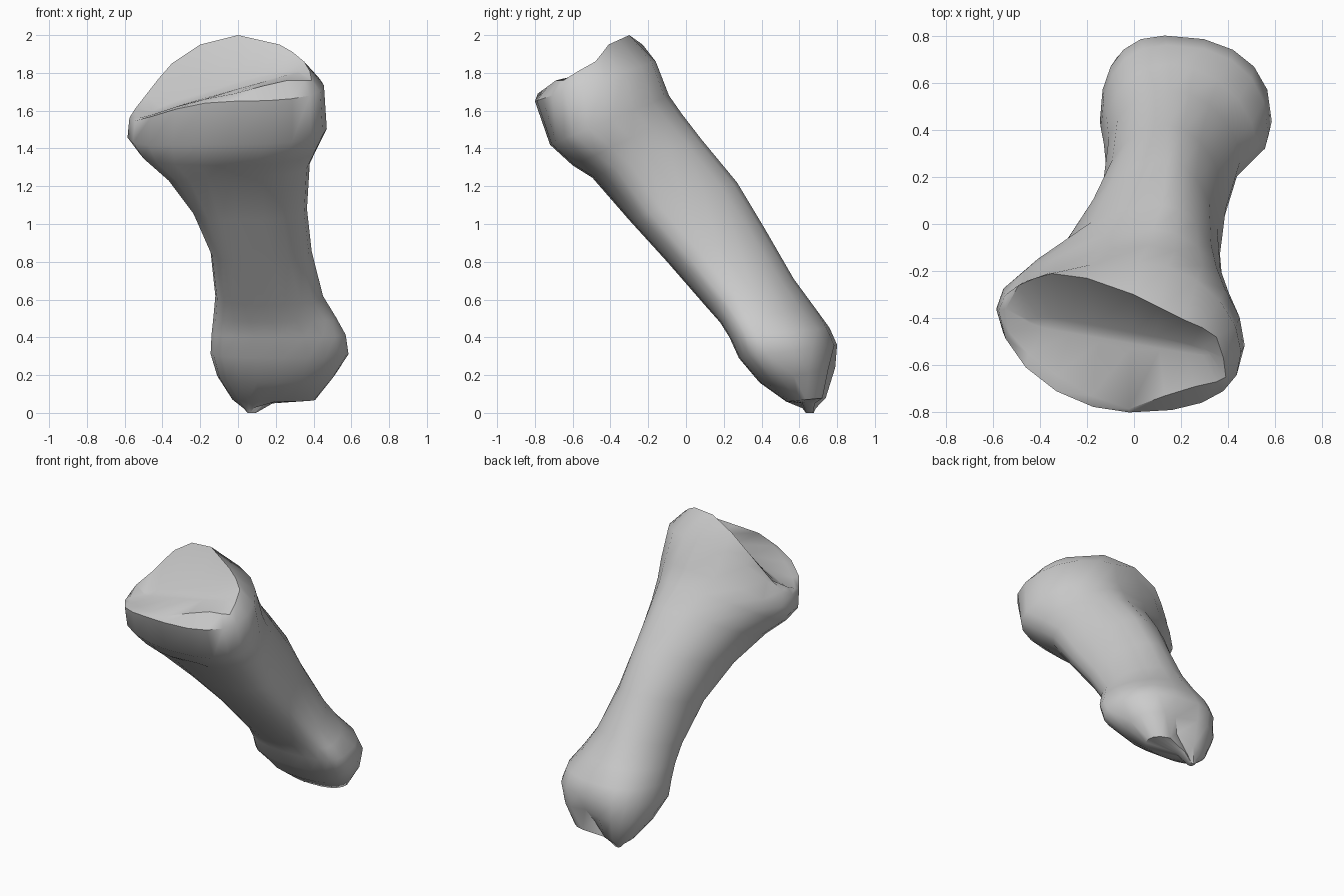
import bpy, bmesh
from math import sin, cos, pi
from mathutils import Vector

STEPS = 5      # vertices per quarter of a section


def section(yf, zf, yb, zb, xl, xr, xf, xb, vl, vr, dl):
    """Slanted closed section through its front, right, back and left extremes."""
    f, b = Vector((0, yf, zf)), Vector((0, yb, zb))
    mid, half = (f + b) / 2, (b - f) / 2
    ext = [(xf, -1), (xr, vr), (xb, 1), (xl, vl)]
    # squareness of each quarter: front right, back right, back left, front left
    powers = [0.82, 0.85, 0.85, 0.85]
    if zf > 0.4:
        powers = [0.82, 1.08, 0.97, 0.82 if zf < 1.3 else 1.1]
    pts = []
    for q in range(4):
        a, c = ext[q], ext[(q + 1) % 4]
        for i in range(STEPS):
            t = i / STEPS * pi / 2
            s, k = max(sin(t), 0) ** powers[q], cos(t) ** powers[q]
            if q % 2 == 0:                      # pole to side
                x, v = a[0] + (c[0] - a[0]) * s, c[1] + (a[1] - c[1]) * k
            else:                               # side to pole
                x, v = c[0] + (a[0] - c[0]) * k, a[1] + (c[1] - a[1]) * s
            w = (0, 0, s, k)[q]
            p = mid + half * v
            p.x = x
            p.z += dl * w * w                   # droop of the left side
            pts.append(p)
    return pts


# sections from the lower knuckle up the shaft to the flared head
rows = [
    (0.53, 0.06, 0.74, 0.08, -0.03, 0.41, 0.20, 0.12, 0.1, 0.0, 0),
    (0.39, 0.16, 0.79, 0.24, -0.11, 0.51, 0.22, 0.13, -0.1, -0.1, 0),
    (0.28, 0.29, 0.80, 0.36, -0.145, 0.585, 0.24, 0.13, -0.4, -0.4, 0),
    (0.23, 0.40, 0.76, 0.45, -0.14, 0.57, 0.22, 0.14, -0.35, -0.45, 0),
    (0.18, 0.48, 0.68, 0.56, -0.13, 0.52, 0.18, 0.15, -0.3, -0.4, 0),
    (0.10, 0.57, 0.57, 0.71, -0.12, 0.45, 0.12, 0.15, -0.3, -0.3, 0),
    (-0.10, 0.80, 0.42, 0.97, -0.145, 0.39, 0.05, 0.14, -0.4, -0.35, 0),
    (-0.30, 1.02, 0.27, 1.22, -0.245, 0.365, 0.0, 0.14, -0.45, -0.4, 0),
    (-0.50, 1.25, 0.08, 1.45, -0.38, 0.38, -0.03, 0.12, -0.3, -0.3, -0.07),
    (-0.60, 1.31, -0.02, 1.58, -0.52, 0.42, -0.1, 0.08, -0.1, -0.3, -0.06),
    (-0.72, 1.42, -0.09, 1.68, -0.585, 0.47, -0.05, 0.06, 0.14, -0.35, -0.11),
    (-0.80, 1.65, -0.16, 1.86, -0.575, 0.455, -0.02, 0.02, 0.35, -0.2, -0.23),
]
rings = [section(*r) for r in rows]
for ring, dy, dz in ((rings[0], -0.04, 0.07), (rings[1], -0.04, 0.0)):
    ring[2 * STEPS - 1] += Vector((0, dy, dz))          # groove beside the spur

# tilted rim of the joint socket
rim = [Vector(p) for p in [
    (-0.02, -0.785, 1.69), (0.13, -0.73, 1.73), (0.26, -0.69, 1.76), (0.35, -0.67, 1.76),
    (0.39, -0.65, 1.76), (0.38, -0.57, 1.81), (0.35, -0.48, 1.86), (0.29, -0.44, 1.91),
    (0.22, -0.41, 1.95), (0.11, -0.355, 1.975),
    (0.0, -0.30, 2.0), (-0.20, -0.23, 1.95), (-0.35, -0.21, 1.85), (-0.42, -0.23, 1.77),
    (-0.49, -0.26, 1.68), (-0.545, -0.36, 1.61), (-0.53, -0.46, 1.56), (-0.45, -0.55, 1.58),
    (-0.33, -0.64, 1.62), (-0.18, -0.73, 1.66)]]
rings.append(rim)

# hollow of the socket, drawn in towards a slanted valley line
va, vb = Vector((-0.45, -0.41, 1.59)), Vector((0.32, -0.54, 1.81))
rings.append([p.lerp(va.lerp(vb, (p.x * 0.8 + 0.45) / 0.77), 0.85) for p in rim])

# pointed spur under the left of the knuckle, with a flat pad to its right
spur = Vector((0.06, 0.66, 0.0))
pad = []
for p in rings[0]:
    q = spur.lerp(p, 0.35)
    q.z = 0.05 if p.x > 0.15 else 0.025
    pad.append(q)
tip = [spur + Vector(((p.x - spur.x) * 0.1, (p.y - spur.y) * 0.2, 0)) for p in rings[0]]
rings = [tip, pad] + rings

bm = bmesh.new()
loops = [[bm.verts.new(p) for p in ring] for ring in rings]
n = 4 * STEPS
for lo, hi in zip(loops, loops[1:]):
    for i in range(n):
        j = (i + 1) % n
        bm.faces.new((lo[i], lo[j], hi[j], hi[i]))
bm.faces.new(loops[0][::-1])
bm.faces.new(loops[-1])
bmesh.ops.recalc_face_normals(bm, faces=bm.faces)

mesh = bpy.data.meshes.new("finger_bone")
bm.to_mesh(mesh)
bm.free()
bone = bpy.data.objects.new("finger_bone", mesh)
bpy.context.collection.objects.link(bone)
bpy.context.view_layer.objects.active = bone
bone.select_set(True)
bpy.ops.object.shade_smooth_by_angle(angle=0.75)
